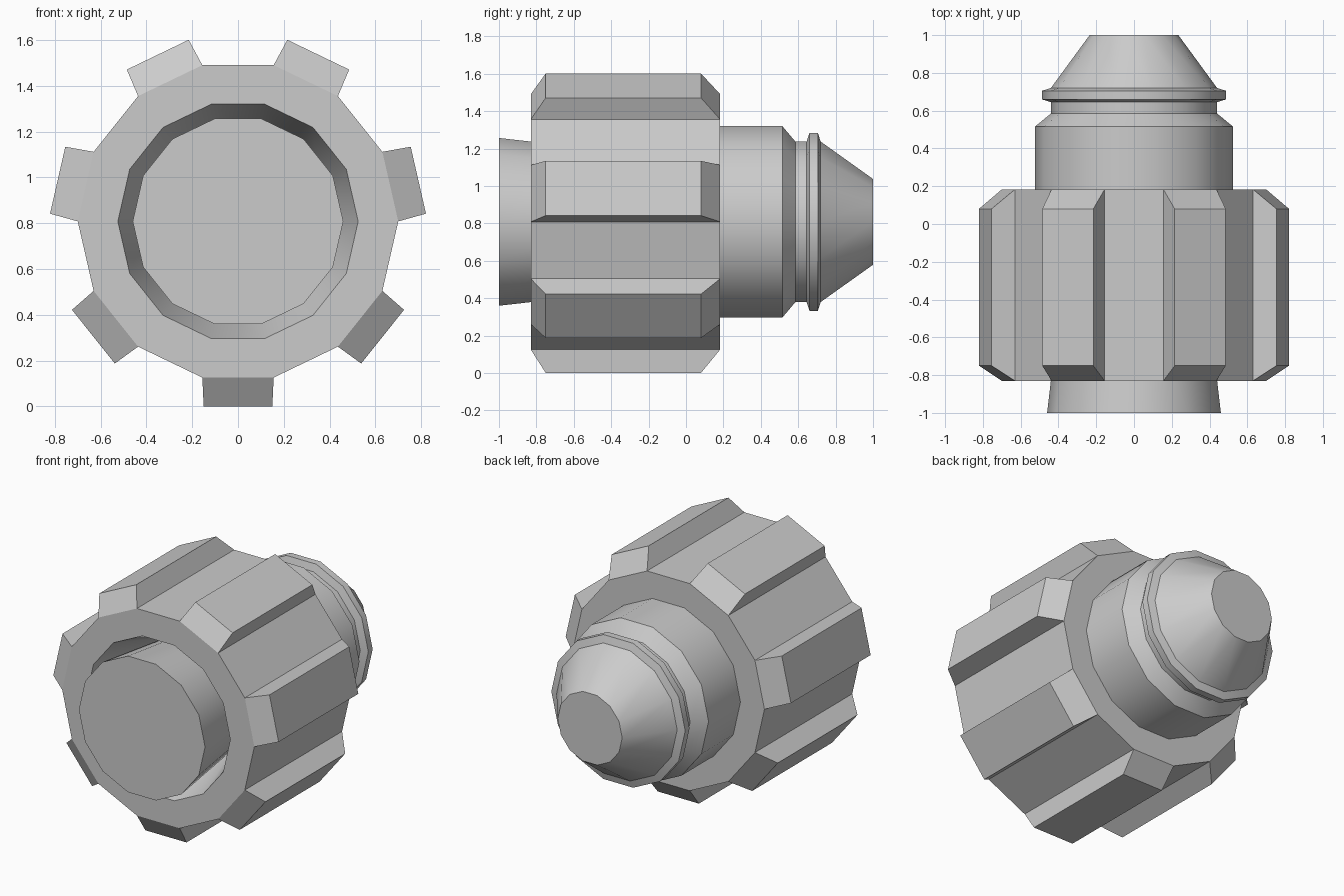
import bpy, bmesh, math
from mathutils import Vector

if "Cube" in bpy.data.objects:
    bpy.data.objects.remove(bpy.data.objects["Cube"])

SIDES = 14
CZ = 0.808  # height of the shared axis


def lathe(name, profile, cap_start=False, cap_end=False, teeth=None):
    """Turn (radius, y) points around the y axis; teeth = index of the band that carries them."""
    bm = bmesh.new()
    rings = []
    for r, y in profile:
        rings.append([bm.verts.new((r * math.cos(2 * math.pi * k / SIDES), y,
                                    r * math.sin(2 * math.pi * k / SIDES)))
                      for k in range(SIDES)])
    band = []
    for i, (a, b) in enumerate(zip(rings, rings[1:])):
        for k in range(SIDES):
            n = (k + 1) % SIDES
            f = bm.faces.new((a[k], b[k], b[n], a[n]))
            if i == teeth and k % 2 == 0:
                band.append((f, 2 * math.pi * (k + 0.5) / SIDES))
    if cap_start:
        bm.faces.new(rings[0])
    if cap_end:
        bm.faces.new(rings[-1][::-1])

    # Raise every other band face into a tooth with chamfered ends
    for f, ang in band:
        out = Vector((math.cos(ang), 0, math.sin(ang)))
        side = Vector((-math.sin(ang), 0, math.cos(ang)))
        top = bmesh.ops.extrude_discrete_faces(bm, faces=[f])["faces"][0]
        for v in top.verts:
            s = math.copysign(0.15, v.co.dot(side))
            y = 0.08 if v.co.y > 0 else -0.75
            v.co = out * CZ + side * s + Vector((0, y, 0))

    me = bpy.data.meshes.new(name)
    bm.to_mesh(me)
    bm.free()
    ob = bpy.data.objects.new(name, me)
    ob.location.z = CZ
    bpy.context.collection.objects.link(ob)
    bpy.ops.object.select_all(action='DESELECT')
    ob.select_set(True)
    bpy.context.view_layer.objects.active = ob
    bpy.ops.object.shade_smooth_by_angle(angle=math.radians(30))
    return ob


# Flared front stub and the recess around it
lathe("front_stub", [(0.46, -1.0), (0.39, -0.4), (0.525, -0.83)], cap_start=True)

# Seven-toothed wheel: front face, toothed band, back face
lathe("toothed_wheel", [(0.525, -0.83), (0.70, -0.83), (0.70, 0.183), (0.525, 0.183)], teeth=1)

# Rear shaft with neck, collar and tapered nose
lathe("rear_nose", [(0.525, 0.183), (0.525, 0.515), (0.44, 0.585), (0.44, 0.645),
                    (0.488, 0.66), (0.488, 0.705), (0.44, 0.72), (0.235, 1.0)], cap_end=True)
